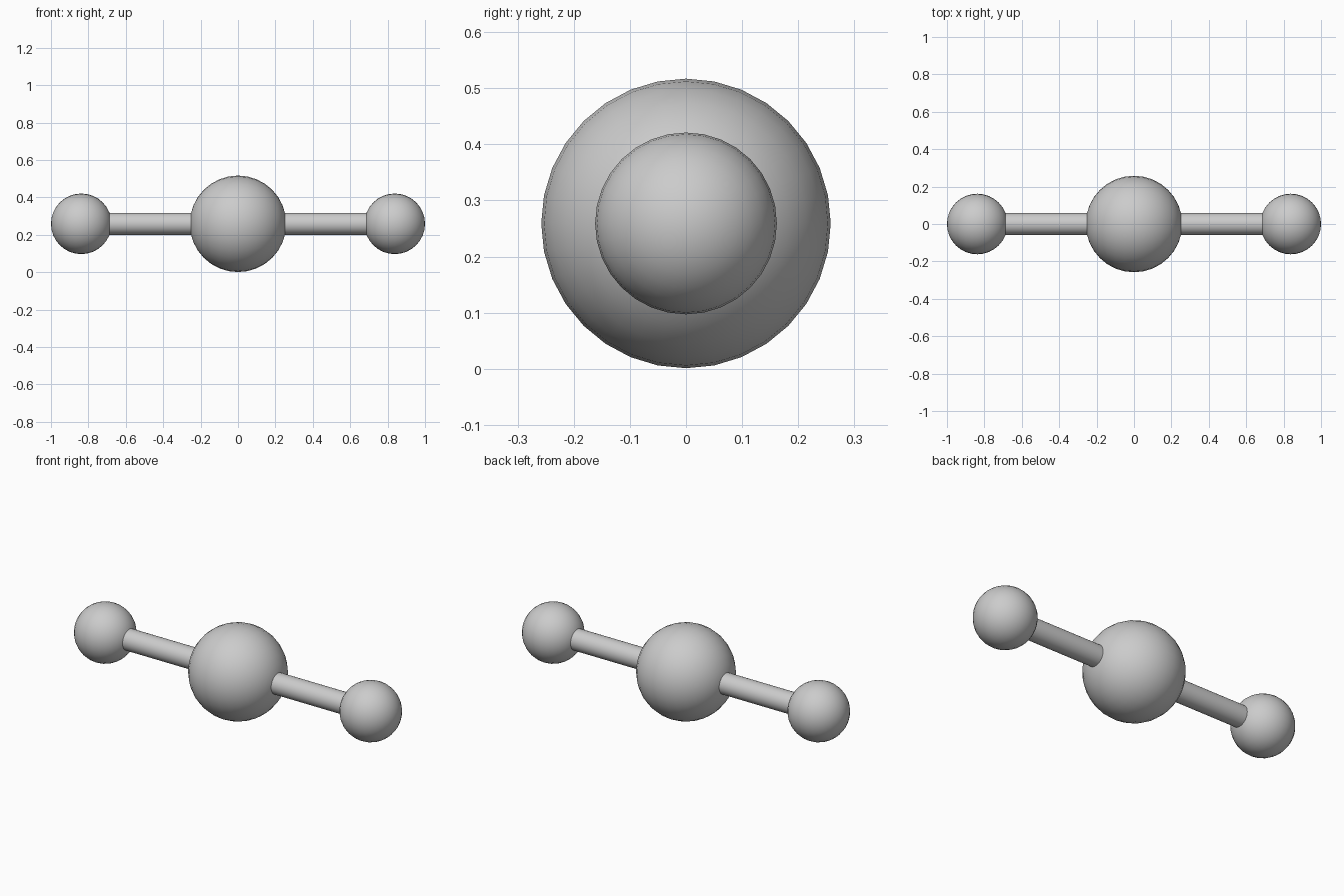
import bpy
from math import pi, radians

if "Cube" in bpy.data.objects:
    bpy.data.objects.remove(bpy.data.objects["Cube"])

Z = 0.259  # height of the shared axis


def finish(name):
    ob = bpy.context.object
    ob.name = name
    bpy.ops.object.shade_smooth_by_angle(angle=radians(40))
    return ob


def ball(name, x, radius):
    bpy.ops.mesh.primitive_uv_sphere_add(segments=32, ring_count=16, radius=radius,
                                         location=(x, 0, Z), rotation=(0, pi / 2, 0))
    return finish(name)


def rod(name, x0, x1, radius):
    bpy.ops.mesh.primitive_cylinder_add(vertices=32, radius=radius, depth=abs(x1 - x0),
                                        location=((x0 + x1) / 2, 0, Z),
                                        rotation=(0, pi / 2, 0))
    return finish(name)


# Large centre ball
ball("centre_ball", 0, 0.258)

# Matching rod and small ball on each side, ends buried in the balls
for side, s in (("left", -1), ("right", 1)):
    rod(side + "_rod", s * 0.2, s * 0.74, 0.059)
    ball(side + "_ball", s * 0.838, 0.162)
